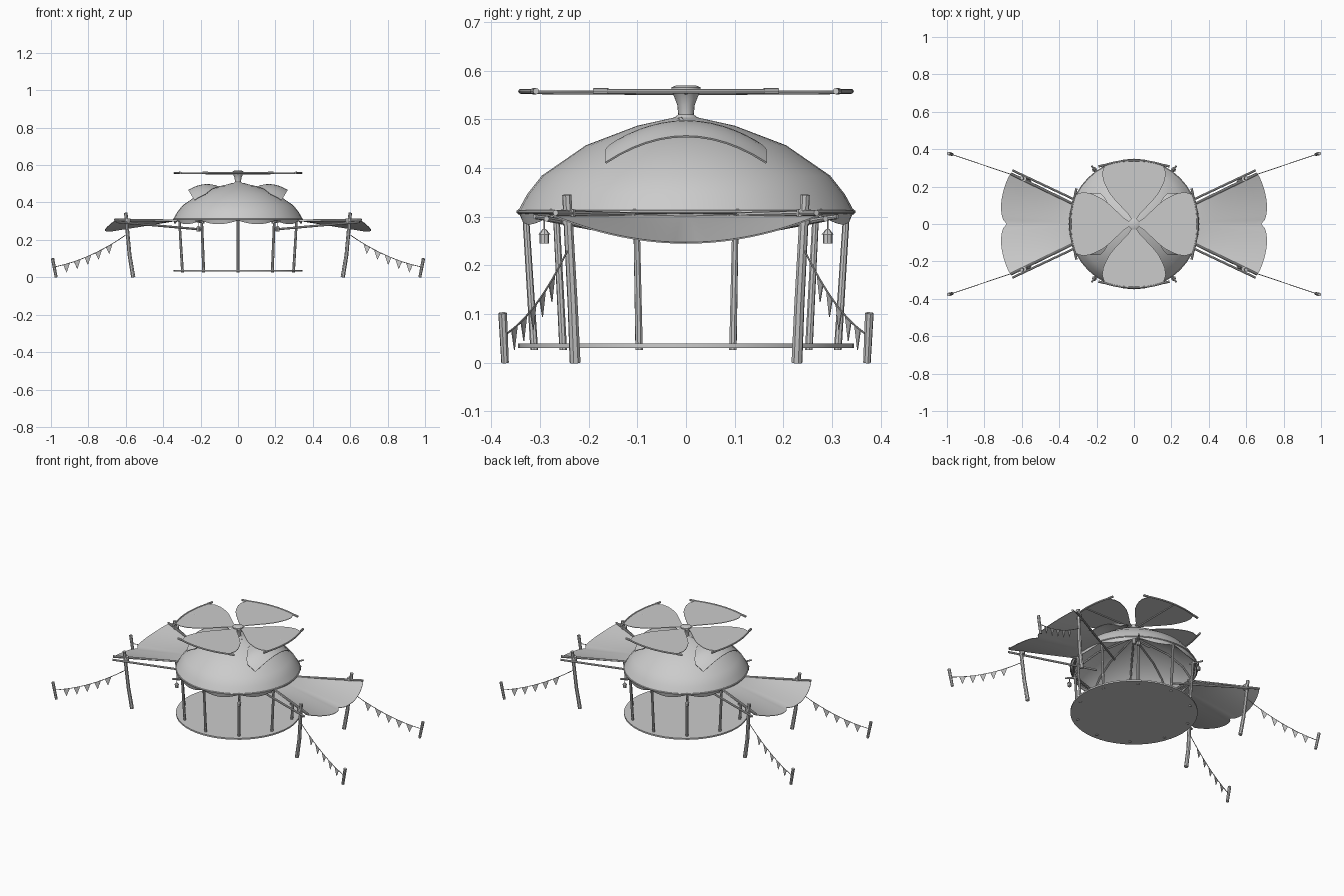
import bpy, bmesh
from math import sin, cos, pi, radians
from mathutils import Vector

if "Cube" in bpy.data.objects:
    bpy.data.objects.remove(bpy.data.objects["Cube"])

grey = bpy.data.materials.new("plain grey")
grey.use_nodes = True
grey.diffuse_color = (0.6, 0.6, 0.6, 1)
grey.node_tree.nodes["Principled BSDF"].inputs["Base Color"].default_value = (0.6, 0.6, 0.6, 1)
parts = []


def finish(name, data, thick=0):
    """Link data as a plain mesh object, with optional thickness baked in."""
    temp = bpy.data.objects.new(name + " base", data)
    bpy.context.collection.objects.link(temp)
    if thick:
        mod = temp.modifiers.new("thickness", "SOLIDIFY")
        mod.thickness, mod.offset = thick, 0
    deps = bpy.context.evaluated_depsgraph_get()
    mesh = bpy.data.meshes.new_from_object(temp.evaluated_get(deps))
    bpy.data.objects.remove(temp)
    mesh.materials.clear()
    mesh.materials.append(grey)
    ob = bpy.data.objects.new(name, mesh)
    bpy.context.collection.objects.link(ob)
    parts.append(ob)
    return ob


def rod(name, points, r, end=1.0, cyclic=False):
    """Round rod along points, tapering to r * end."""
    cu = bpy.data.curves.new(name, "CURVE")
    cu.dimensions = "3D"
    cu.bevel_depth, cu.bevel_resolution, cu.use_fill_caps = r, 2, True
    sp = cu.splines.new("POLY")
    sp.points.add(len(points) - 1)
    for i, p in enumerate(points):
        sp.points[i].co = (*p, 1)
        sp.points[i].radius = 1 + (end - 1) * i / (len(points) - 1)
    sp.use_cyclic_u = cyclic
    return finish(name, cu)


def sheet(name, f, nu, nv, thick):
    """Cloth sheet from f(u, v) with u and v in 0..1."""
    bm = bmesh.new()
    g = [[bm.verts.new(f(i / nu, j / nv)) for j in range(nv + 1)] for i in range(nu + 1)]
    for i in range(nu):
        for j in range(nv):
            bm.faces.new((g[i][j], g[i + 1][j], g[i + 1][j + 1], g[i][j + 1]))
    bmesh.ops.remove_doubles(bm, verts=bm.verts, dist=1e-5)
    bmesh.ops.recalc_face_normals(bm, faces=bm.faces)
    mesh = bpy.data.meshes.new(name)
    bm.to_mesh(mesh)
    bm.free()
    return finish(name, mesh, thick)


def lathe(name, profile, seg, thick=0, at=(0, 0)):
    """Revolve (radius, z) points about a vertical axis."""
    n = len(profile) - 1

    def f(u, v):
        r, z = profile[round(v * n)]
        return (at[0] + r * cos(2 * pi * u), at[1] + r * sin(2 * pi * u), z)
    return sheet(name, f, seg, n, thick)


def polar(r, a, z):
    return (r * cos(a), r * sin(a), z)


def blend(stops, t):
    """Linear interpolation through evenly spaced stops."""
    k = min(int(t * (len(stops) - 1)), len(stops) - 2)
    s = t * (len(stops) - 1) - k
    return stops[k] * (1 - s) + stops[k + 1] * s


# Floor and roof dome
lathe("floor", [(0, .03), (.345, .03), (.345, .039), (0, .039)], 48)
lathe("dome", [(.345, .308), (.325, .345), (.295, .383), (.205, .445), (.1, .485), (.015, .504)], 40, .004)

# Ten posts, rafters and the rim beam
angles = [radians(18 + 36 * k) for k in range(10)]
for a in angles:
    rod("post", [polar(.312, a, .026), polar(.33, a, .31)], .008, .85)
    rod("rafter", [polar(.335, a, .31), polar(.285, a, .378), polar(.2, a, .435), polar(.02, a, .495)], .005)
rod("rim_beam", [polar(.34, a, .31) for a in angles], .007, cyclic=True)
rod("rim_hoop", [polar(.345, 2 * pi * k / 40, .31) for k in range(40)], .004, cyclic=True)

# Swagged valance under the rim
sheet("valance", lambda u, v: polar(.344 - .006 * v, 2 * pi * u, .31 - v * (
    .006 + .02 * abs(sin(5 * (2 * pi * u - radians(18)))))), 80, 2, .003)

# Hub of the upper fan
lathe("hub", [(0, .5), (.025, .503), (.016, .51), (.018, .53), (.027, .553), (.03, .557),
              (.03, .566), (.02, .57), (0, .57)], 16)
rod("hub_pin", [(0, 0, .46), (0, 0, .51)], .012)

# Four flat petals with bowed end bars
widths = [.006, .03, .065, .1, .13, .15, .165, .17, .158]
for k in range(4):
    c, s = [(1, 0), (0, 1), (-1, 0), (0, -1)][k]

    def turn(x, y, z):
        return (c * x - s * y, s * x + c * y, z)

    def reach(w):
        return .34 - .03 * w * w

    def petal(u, v):
        w = 2 * v - 1
        return turn(.015 + u * (reach(w) - .015), w * blend(widths, u), .558)
    sheet("petal", petal, 16, 8, .003)
    arc = [i / 5 - 1 for i in range(11)]
    rod("petal_bar", [turn(reach(w), .175 * w, .558) for w in arc], .005)
    for d in (-1, 1):
        rod("bar_tip", [turn(reach(.92), d * .16, .558), turn(.308, d * .19, .558)], .0065)
    rod("petal_rib", [turn(.01, 0, .554), turn(.34, 0, .556)], .004)

for sx in (-1, 1):
    # Raised vent hood on each side of the dome
    def hood(u, v):
        y = (2 * v - 1) * (.05 + .115 * sin(pi * min(u * .75, .5)))
        return (sx * (.105 + .16 * u - 1.2 * y * y * u), y,
                .485 + .06 * u - .08 * u * u - 2 * y * y)
    sheet("vent_hood", hood, 10, 12, .004)
    rod("hood_strut", [(sx * .03, -.012, .5), (sx * .1, .015, .47)], .006)

    # Sagging side awning with a two-lobed outer edge
    def awning(u, v):
        w = 2 * v - 1
        outer = .655 + .04 * abs(sin(pi * abs(w) ** .8)) ** .7 + .025 * (1 - abs(w))
        x = .325 + u * (outer - .325)
        y = w * (.115 + u * .16)
        return (sx * x, y, .303 - .057 * u * (1 - w * w))
    sheet("awning", awning, 12, 24, .003)

    for sy in (-1, 1):
        def m(x, y, z):
            return (sx * x, sy * y, z)
        # Awning beams, support pole and lashing
        rod("awning_beam", [m(.30, .095, .303), m(.66, .268, .308)], .006)
        rod("lower_beam", [m(.2, .075, .256), m(.65, .287, .296)], .006)
        rod("support_pole", [m(.56, .228, 0), m(.58, .233, .12), m(.6, .245, .345)], .0115, .85)
        rod("lashing", [m(.588, .242, .285), m(.589, .242, .315)], .015)

        # Guy rope, stake and pennants
        a, b = Vector(m(.592, .243, .232)), Vector(m(.985, .376, .055))

        def rope(t):
            p = a.lerp(b, t)
            p.z -= .1 * t * (1 - t)
            return p
        rod("guy_rope", [rope(i / 12) for i in range(13)], .002)
        rod("stake", [m(.972, .372, 0), m(.992, .377, .102)], .008, 1.15)
        for k in range(5):
            t = .2 + .145 * k
            p, q = rope(t), rope(t + .09)
            tip = (p + q) / 2 - Vector((0, 0, .046))
            sheet("pennant", lambda u, v: p.lerp(q, u).lerp(tip, v), 1, 1, .002)

        # Lantern hanging from a hook beside the rim
        h = radians(54)
        x, y = sx * cos(h), sy * sin(h)
        rod("lantern_hook", [(x * .31, y * .31, .292), (x * .385, y * .385, .3)], .005)
        at = (x * .36, y * .36)
        rod("lantern_cord", [(*at, .272), (*at, .298)], .0015)
        lathe("lantern", [(0, .245), (.01, .245), (.01, .263), (.013, .263), (.003, .275), (0, .275)],
              8, at=at)

# Smooth shading with sharp edges kept
bpy.ops.object.select_all(action="DESELECT")
for ob in parts:
    ob.select_set(True)
bpy.context.view_layer.objects.active = parts[0]
bpy.ops.object.shade_smooth_by_angle(angle=radians(35))
